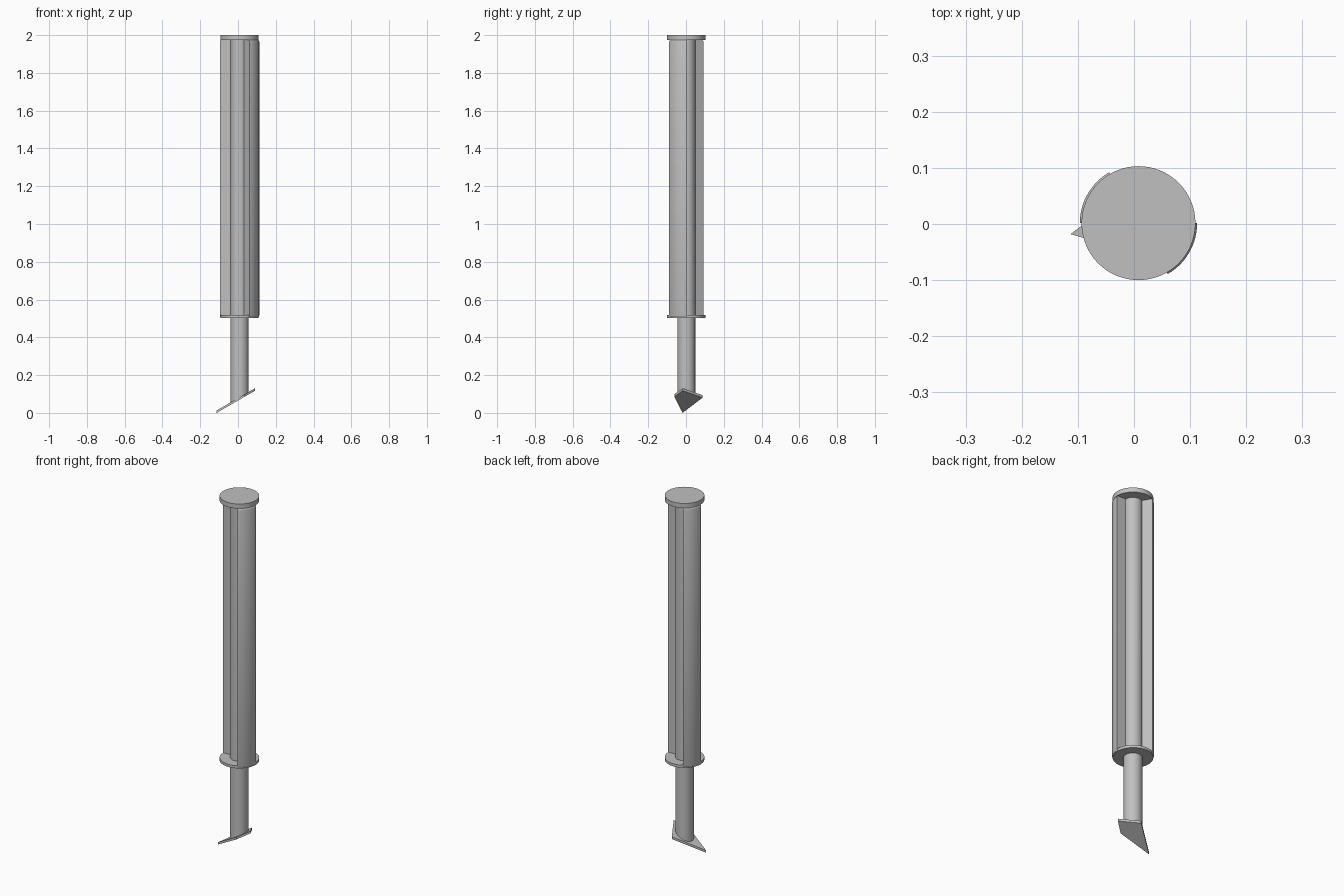
import bpy, bmesh
from math import radians, cos, sin, tan

if "Cube" in bpy.data.objects:
    bpy.data.objects.remove(bpy.data.objects["Cube"])

CX, CY = 0.008, 0.0015          # axis of the round parts
SLOPE = tan(radians(30))        # tilt of the blade
TIP_X = -0.113
BLADE_T = 0.013

grey = bpy.data.materials.new("plain_grey")
grey.use_nodes = True
grey.diffuse_color = (0.53, 0.53, 0.53, 1)
grey.node_tree.nodes["Principled BSDF"].inputs["Base Color"].default_value = grey.diffuse_color


def blade_z(x):
    """Height of the blade's underside."""
    return (x - TIP_X) * SLOPE


def finish(name, bm):
    bmesh.ops.recalc_face_normals(bm, faces=bm.faces)
    mesh = bpy.data.meshes.new(name)
    bm.to_mesh(mesh)
    bm.free()
    mesh.materials.append(grey)
    obj = bpy.data.objects.new(name, mesh)
    bpy.context.collection.objects.link(obj)
    bpy.ops.object.select_all(action='DESELECT')
    obj.select_set(True)
    bpy.context.view_layer.objects.active = obj
    bpy.ops.object.shade_smooth_by_angle(angle=radians(30))
    return obj


def cylinder(name, radius, z0, z1, foot=None):
    """Upright cylinder; foot(x) shapes the height of its lower end."""
    bm = bmesh.new()
    bmesh.ops.create_cone(bm, cap_ends=True, segments=64, radius1=radius,
                          radius2=radius, depth=1)
    for v in bm.verts:
        v.co.x += CX
        v.co.y += CY
        low = foot(v.co.x) if foot else z0
        v.co.z = z1 if v.co.z > 0 else low
    return finish(name, bm)


def vane(name, start, sweep=60, steps=20):
    """Sector swept around the axis, outer rim edges rounded."""
    r_in, r_out, z0, z1, c = 0.04, 0.1045, 0.505, 1.975, 0.01
    corner = [(r_out - c + c * sin(radians(a)), c - c * cos(radians(a)))
              for a in range(0, 91, 30)]
    profile = ([(r_in, z0)] + [(r, z0 + h) for r, h in corner]
               + [(r, z1 - h) for r, h in reversed(corner)] + [(r_in, z1)])
    bm = bmesh.new()
    rings = []
    for i in range(steps + 1):
        a = radians(start + sweep * i / steps)
        rings.append([bm.verts.new((CX + r * cos(a), CY + r * sin(a), z))
                      for r, z in profile])
    n = len(profile)
    for lo, hi in zip(rings, rings[1:]):
        for k in range(n):
            bm.faces.new((lo[k], lo[(k + 1) % n], hi[(k + 1) % n], hi[k]))
    bm.faces.new(rings[0])
    bm.faces.new(rings[-1])
    return finish(name, bm)


# Round parts: cap, flange and the shaft cut to meet the blade
cylinder("top_cap", 0.1015, 1.974, 2.0)
cylinder("lower_flange", 0.1015, 0.503, 0.518)
cylinder("shaft", 0.0475, 0, 1.98, foot=lambda x: blade_z(x) + BLADE_T / 2)

# Two opposed sector vanes
vane("right_rear_vane", 120)
vane("left_front_vane", -60)

# Tilted kite-shaped blade
outline = [(TIP_X, -0.018), (0.035, -0.062), (0.09, -0.018), (0.027, 0.088)]
bm = bmesh.new()
base = bm.faces.new([bm.verts.new((x, y, blade_z(x))) for x, y in outline])
top = bmesh.ops.extrude_face_region(bm, geom=[base])
for v in top["geom"]:
    if isinstance(v, bmesh.types.BMVert):
        v.co.z += BLADE_T
finish("blade", bm)
